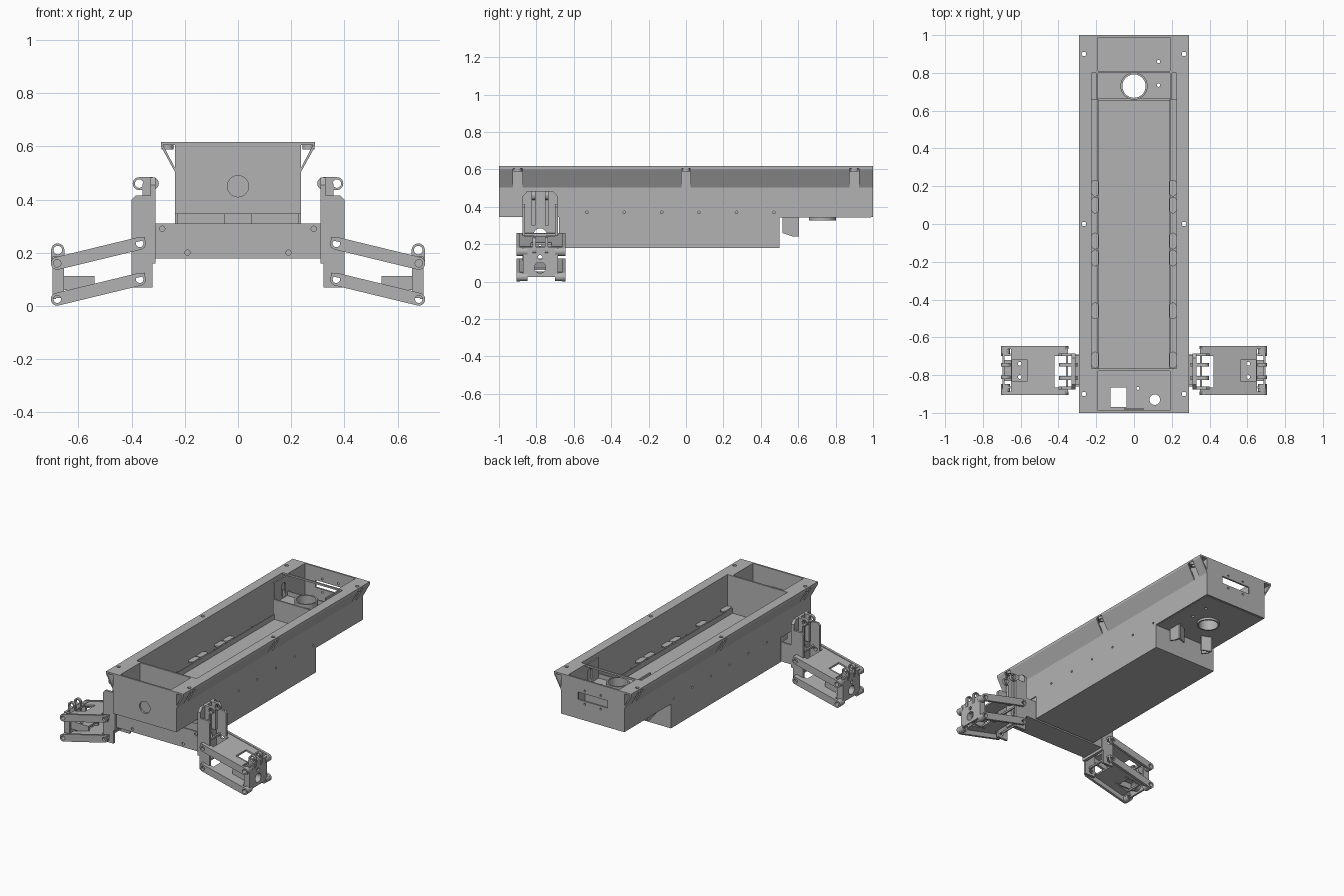
import bpy, bmesh, math

cube = bpy.data.objects.get("Cube")
if cube:
    bpy.data.objects.remove(cube, do_unlink=True)

grey = bpy.data.materials.new("steel grey")
grey.use_nodes = True
grey.diffuse_color = (0.45, 0.45, 0.45, 1)
grey.node_tree.nodes["Principled BSDF"].inputs["Base Color"].default_value = grey.diffuse_color

AXES = {"xy": lambda u, v, w: (u, v, w),
        "xz": lambda u, v, w: (u, w, v),
        "yz": lambda u, v, w: (w, u, v)}


# Outline helpers
def rect(u0, u1, v0, v1):
    return [(u0, v0), (u1, v0), (u1, v1), (u0, v1)]


def capsule(p, q, r, n=12):
    a = math.atan2(q[1] - p[1], q[0] - p[0])
    pts = []
    for c, start in ((q, a - math.pi / 2), (p, a + math.pi / 2)):
        for i in range(n + 1):
            t = start + math.pi * i / n
            pts.append((c[0] + r * math.cos(t), c[1] + r * math.sin(t)))
    return pts


def circle(u, v, r, n=28):
    return [(u + r * math.cos(math.tau * i / n), v + r * math.sin(math.tau * i / n)) for i in range(n)]


def plate(name, plane, w0, w1, outlines, slope=None):
    """Flat sheet from an outer outline and hole outlines, spanning w0..w1."""
    curve = bpy.data.curves.new(name, "CURVE")
    curve.dimensions, curve.fill_mode = "2D", "BOTH"
    curve.extrude = abs(w1 - w0) / 2
    for pts in outlines:
        spline = curve.splines.new("POLY")
        spline.points.add(len(pts) - 1)
        for point, (u, v) in zip(spline.points, pts):
            point.co = (u, v, 0, 1)
        spline.use_cyclic_u = True
    temp = bpy.data.objects.new(name + "_outline", curve)
    bpy.context.scene.collection.objects.link(temp)
    graph = bpy.context.evaluated_depsgraph_get()
    mesh = bpy.data.meshes.new_from_object(temp.evaluated_get(graph))
    bpy.data.objects.remove(temp, do_unlink=True)
    bpy.data.curves.remove(curve)
    for vert in mesh.vertices:
        u, v, w = vert.co
        vert.co = AXES[plane](u, v, w + (w0 + w1) / 2)
        if slope:
            vert.co.z += slope * (abs(vert.co.x) - 0.37)
    bm = bmesh.new()
    bm.from_mesh(mesh)
    bmesh.ops.remove_doubles(bm, verts=bm.verts, dist=1e-5)
    bmesh.ops.recalc_face_normals(bm, faces=bm.faces)
    bm.to_mesh(mesh)
    bm.free()
    mesh.name = name
    mesh.materials.clear()
    mesh.materials.append(grey)
    for face in mesh.polygons:
        face.material_index = 0
        face.use_smooth = False
    obj = bpy.data.objects.new(name, mesh)
    bpy.context.scene.collection.objects.link(obj)
    return obj


TOP, FLOOR, BASE = 0.617, 0.345, 0.18
STATIONS = (-0.9, 0, 0.9)

# Top flange with the three openings
flange_holes = [circle(s * 0.265, y, 0.012) for s in (1, -1) for y in STATIONS]
plate("top_flange", "xy", 0.605, TOP,
      [rect(-0.29, 0.29, -1, 1), rect(-0.225, 0.225, -0.765, 0.8),
       rect(-0.19, 0.19, -0.988, -0.777), rect(-0.19, 0.19, 0.81, 0.988)] + flange_holes)

# Tub ends
plate("front_panel", "xz", -1, -0.988, [rect(-0.23, 0.23, FLOOR, 0.61), circle(0, 0.45, 0.04)])
plate("front_socket_back", "xz", -0.985, -0.975, [rect(-0.05, 0.05, 0.4, 0.5)])
plate("rear_panel", "xz", 0.988, 1,
      [rect(-0.235, 0.235, FLOOR, 0.61), rect(-0.11, 0.11, 0.475, 0.525)]
      + [circle(s * 0.06, z, 0.007) for s in (1, -1) for z in (0.455, 0.545)])

# Floors and lower box
cross = [rect(-0.125, -0.04, -0.97, -0.865)]
plate("front_floor", "xy", FLOOR, 0.355,
      [rect(-0.23, 0.23, -0.99, -0.68), circle(0.11, -0.93, 0.028), circle(0.02, -0.87, 0.008)] + cross)
plate("main_floor", "xy", 0.355, 0.365, [rect(-0.228, 0.228, -0.77, 0.66)])
plate("rear_floor", "xy", FLOOR - 0.003, 0.355,
      [rect(-0.23, 0.23, 0.5, 0.99), circle(0, 0.73, 0.062),
       circle(0.13, 0.735, 0.009), circle(0.13, 0.86, 0.009)])
plate("lower_box_bottom", "xy", BASE, BASE + 0.01, [rect(-0.23, 0.23, -0.68, 0.5)])
plate("lower_box_front", "xz", -0.68, -0.67, [rect(-0.23, 0.23, BASE, 0.36)])
plate("lower_box_back", "xz", 0.49, 0.5, [rect(-0.23, 0.23, BASE, 0.36)])

# Bulkheads and rear deck with ring
plate("front_bulkhead", "xz", -0.777, -0.765, [rect(-0.225, 0.225, FLOOR, 0.61)])
plate("deck_bulkhead", "xz", 0.655, 0.665, [rect(-0.19, 0.19, FLOOR, 0.5)])
plate("rear_bulkhead", "xz", 0.8, 0.81, [rect(-0.225, 0.225, FLOOR, 0.5)])
plate("rear_deck", "xy", 0.46, 0.47,
      [rect(-0.19, 0.19, 0.66, 0.805), circle(0, 0.73, 0.064), circle(0.13, 0.735, 0.009)])
plate("deck_ring", "xy", 0.327, 0.52, [circle(0, 0.73, 0.072), circle(0, 0.73, 0.062)])

SIDE = [(-1, 0.61), (1, 0.61), (1, FLOOR), (0.5, FLOOR), (0.5, BASE),
        (-0.68, BASE), (-0.68, FLOOR), (-1, FLOOR)]
TABS = (-0.72, -0.46, -0.18, -0.09, 0.1, 0.19)
SKIRT = ((-1, -0.925), (-0.875, -0.025), (0.025, 0.875), (0.925, 1))

for s, side in ((1, "left"), (-1, "right")):
    # Tub side walls, inner end walls and floor rails
    screws = [circle(-0.53 + 0.2 * i, 0.37, 0.007, 12) for i in range(6)]
    plate(side + "_tub_wall", "yz", s * 0.225, s * 0.237, [SIDE] + screws)
    plate(side + "_front_inner_wall", "yz", s * 0.19, s * 0.2, [rect(-0.99, -0.77, FLOOR, 0.61)])
    plate(side + "_rear_inner_wall", "yz", s * 0.19, s * 0.2,
          [rect(0.66, 0.99, FLOOR, 0.61), capsule((0.76, 0.5), (0.76, 0.55), 0.022)])
    plate(side + "_floor_rail", "yz", s * 0.186, s * 0.192, [rect(-0.765, 0.66, 0.36, 0.4)])
    for y in TABS:
        plate(side + "_rail_tab", "xy", 0.4, 0.408,
              [capsule((s * 0.206, y - 0.025), (s * 0.206, y + 0.025), 0.019)])

    # Slanted skirt with gaps for the mounting bosses
    for y0, y1 in SKIRT:
        plate(side + "_skirt", "xz", y0, y1,
              [[(s * 0.235, 0.5), (s * 0.29, 0.6), (s * 0.29, 0.61), (s * 0.283, 0.607), (s * 0.232, 0.51)]])
    for y in STATIONS:
        plate(side + "_mount_boss", "xy", 0.588, 0.606,
              [circle(s * 0.265, y, 0.022), circle(s * 0.265, y, 0.012)])

    # Brackets beneath the rear floor
    plate(side + "_under_bracket", "yz", s * 0.125, s * 0.135,
          [[(0.515, 0.345), (0.605, 0.345), (0.605, 0.24), (0.575, 0.24), (0.515, 0.26)]])
    plate(side + "_under_bracket_flange", "xy", 0.24, 0.345,
          [[(s * 0.135, 0.605), (s * 0.07, 0.58), (s * 0.07, 0.57), (s * 0.135, 0.595)]])

    # Upright channel carrying the arms
    plate(side + "_upright_web", "yz", s * 0.31, s * 0.33,
          [[(-0.875, 0.16), (-0.685, 0.16), (-0.685, 0.455), (-0.71, 0.482), (-0.85, 0.482), (-0.875, 0.455)],
           circle(-0.78, 0.25, 0.035), circle(-0.78, 0.2, 0.01)])
    cheek = [(s * 0.322, 0.07), (s * 0.4, 0.07), (s * 0.4, 0.4), (s * 0.385, 0.415), (s * 0.322, 0.415)]
    holes = [circle(s * 0.37, z, 0.014) for z in (0.1, 0.235)]
    for y in (-0.875, -0.7):
        plate(side + "_upright_cheek", "xz", y, y + 0.015, [cheek] + holes)
    for y in (-0.825, -0.755):
        plate(side + "_upright_ear", "xz", y, y + 0.02,
              [capsule((s * 0.322, 0.46), (s * 0.372, 0.46), 0.024), circle(s * 0.372, 0.46, 0.016)])
        plate(side + "_upright_rib", "xz", y, y + 0.02, [rect(*sorted((s * 0.322, s * 0.36)), 0.3, 0.46)])

    # Parallel upper and lower arms
    for level, z in (("upper", 0.235), ("lower", 0.1)):
        p, q = (s * 0.37, z), (s * 0.68, z - 0.075)
        for y in (-0.905, -0.662):
            plate(f"{side}_{level}_arm_bar", "xz", y, y + 0.017,
                  [capsule(p, q, 0.024), circle(*p, 0.014), circle(*q, 0.014)])
        gaps = [rect(*sorted((s * a, s * b)), y0, y1)
                for a, b, y0, y1 in ((0.36, 0.42, -0.865, -0.7), (0.565, 0.645, -0.83, -0.72))]
        plate(f"{side}_{level}_arm_web", "xy", z + 0.008, z + 0.02,
              [rect(*sorted((s * 0.35, s * 0.652)), -0.9, -0.65)] + gaps, slope=-0.075 / 0.31)
        for y in (-0.888, -0.7):
            plate(f"{side}_{level}_arm_knuckle", "xz", y, y + 0.04,
                  [circle(*q, 0.023), circle(*q, 0.014)])

    # Hub at the arm ends
    plate(side + "_hub_face", "yz", s * 0.685, s * 0.697,
          [rect(-0.87, -0.685, 0.025, 0.185), circle(-0.78, 0.075, 0.03), circle(-0.78, 0.13, 0.012)])
    plate(side + "_hub_collar", "yz", s * 0.66, s * 0.69,
          [circle(-0.78, 0.075, 0.038), circle(-0.78, 0.075, 0.03)])
    for y in (-0.872, -0.7):
        plate(side + "_hub_cheek", "xz", y, y + 0.015,
              [rect(*sorted((s * 0.655, s * 0.697)), 0.03, 0.185)])
    plate(side + "_hub_shelf", "xy", 0.1, 0.112,
          [rect(*sorted((s * 0.54, s * 0.69)), -0.83, -0.72)]
          + [circle(s * 0.605, y, 0.01) for y in (-0.81, -0.74)])
    for y in (-0.83, -0.73):
        plate(side + "_shelf_lip", "xz", y, y + 0.01, [rect(*sorted((s * 0.54, s * 0.69)), 0.06, 0.112)])
    for y in (-0.82, -0.755):
        plate(side + "_hub_ear", "xz", y, y + 0.018,
              [capsule((s * 0.678, 0.17), (s * 0.678, 0.21), 0.025), circle(s * 0.678, 0.21, 0.016)])

# Crossbeam as an open channel
beam_holes = [circle(s * x, z, 0.01) for s in (1, -1) for x, z in ((0.285, 0.29), (0.19, 0.2))]
plate("crossbeam_front", "xz", -0.86, -0.85, [rect(-0.31, 0.31, 0.18, 0.31)] + beam_holes)
plate("crossbeam_back", "xz", -0.7, -0.69, [rect(-0.31, 0.31, 0.18, 0.31)])
plate("crossbeam_bottom", "xy", 0.178, 0.188, [rect(-0.31, 0.31, -0.86, -0.69)])
for s in (1, -1):
    plate("crossbeam_mount", "xy", 0.305, 0.347, [rect(*sorted((s * 0.05, s * 0.23)), -0.76, -0.69)])
